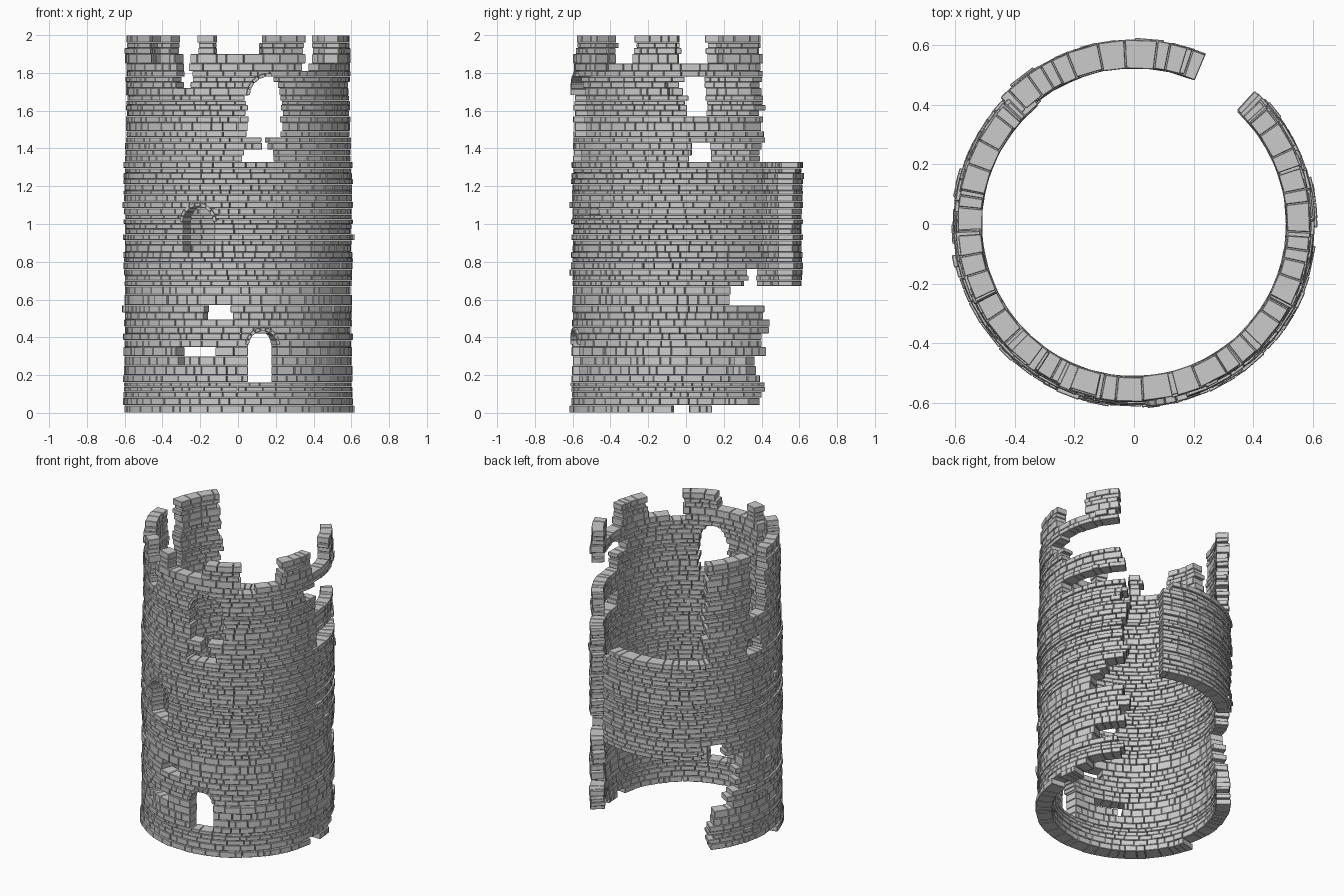
import bpy, bmesh, random
from math import radians, degrees, sin, cos, pi, sqrt

if "Cube" in bpy.data.objects:
    bpy.data.objects.remove(bpy.data.objects["Cube"])

random.seed(7)
R_IN, R_OUT = 0.515, 0.602

# Wall extent by height: top z of zone, course count, start angle, end angle (degrees, front = 270)
ZONES = [
    (0.04, 1, 195, 372), (0.08, 1, 142, 378), (0.20, 4, 140, 402),
    (0.30, 2, 143, 384), (0.42, 3, 152, 404), (0.57, 4, 158, 405),
    (0.67, 2, 163, 384), (0.76, 3, 67, 392), (1.27, 17, 67, 405),
    (1.33, 2, 73, 405), (1.43, 3, 137, 404), (1.57, 4, 137, 403),
    (1.68, 4, 137, 404), (1.78, 3, 137, 403), (1.85, 2, 137, 402),
    (1.90, 1, 137, 402), (2.00, 3, 138, 401),
]

# Broken gaps: angle from, angle to, z from, z to
GAPS = [
    (353, 362, 0, .04), (135, 150, .67, .76),
    (253.5, 267, .51, .57), (243, 257, .30, .36), (237, 242, .27, .34),
    (281, 287, 1.40, 1.47), (273, 290, 1.33, 1.40), (275, 296, 1.47, 1.68),
    (165, 178, 1.33, 1.43), (168, 183, 1.57, 2), (362, 410, 1.33, 1.43),
    (360, 410, 1.57, 1.78), (350, 362, 1.69, 1.75),
    (206, 225, 1.85, 2), (236, 245, 1.70, 1.9), (234, 248, 1.9, 2),
    (258, 283, 1.9, 2), (306, 316, 1.82, 2), (315, 333, 1.85, 2), (356, 379, 1.85, 2),
]

# Arched openings: centre angle, half width, sill z, spring z
OPENINGS = {
    "door": (282.5, .078, .18, .36),
    "middle_window": (249.5, .088, .85, 1.01),
    "upper_window": (285.5, .105, 1.47, 1.68),
}


def block(bm, corners, r0, r1):
    """Wedge block from four (angle, z) corners between two radii."""
    vs = [bm.verts.new((r * cos(radians(a)), r * sin(radians(a)), z))
          for r in (r0, r1) for a, z in corners]
    for f in ((3, 2, 1, 0), (4, 5, 6, 7), (0, 1, 5, 4), (1, 2, 6, 5), (2, 3, 7, 6), (3, 0, 4, 7)):
        bm.faces.new([vs[i] for i in f])


def finish(bm, name, bevel):
    bmesh.ops.recalc_face_normals(bm, faces=bm.faces)
    me = bpy.data.meshes.new(name)
    bm.to_mesh(me)
    bm.free()
    ob = bpy.data.objects.new(name, me)
    bpy.context.collection.objects.link(ob)
    mod = ob.modifiers.new("worn_edges", 'BEVEL')
    mod.width = bevel
    mod.segments = 1
    return ob


def solid_parts(start, end, z):
    """Angle ranges left standing at height z."""
    cuts = [(a + random.uniform(-1.5, 1.5), b + random.uniform(-1.5, 1.5))
            for a, b, z0, z1 in GAPS if z0 < z < z1]
    for c, hw, sill, spring in OPENINGS.values():
        if sill < z < spring + hw:
            w = hw if z < spring else sqrt(hw ** 2 - (z - spring) ** 2)
            w = degrees(w / R_OUT)
            cuts.append((c - w, c + w))
    parts = [(start, end)]
    for a, b in cuts:
        parts = [p for s, e in parts
                 for p in ((s, min(e, a)), (max(s, b), e)) if p[1] - p[0] > 1]
    return parts


def lay_course(bm, start, end, z0, z1):
    """One ring of bricks of random length."""
    base = R_OUT + random.uniform(-.005, .006)
    if z0 < .03:
        base = .617
    elif z0 > 1.32:
        base -= .010
    for s, e in solid_parts(start, end, (z0 + z1) / 2):
        a = s
        while a < e - .5:
            step = random.uniform(3.5, 10.5)
            if e - a - step < 2.5:
                step = e - a
            b = a + step
            out = base + random.uniform(-.003, .003)
            if random.random() < .015:
                out += .012
            shift = .012 if b < 137 else 0
            block(bm, [(a + .1, z0 + .0008), (b - .1, z0 + .0008),
                       (b - .1, z1 - .0008), (a + .1, z1 - .0008)],
                  R_IN + shift + random.uniform(-.004, .004), out + shift)
            a = b


# Brick walls, split into three storeys
walls = {"lower_wall": bmesh.new(), "middle_wall": bmesh.new(), "upper_wall": bmesh.new()}
z = 0
for top, count, start, end in ZONES:
    bm = walls["lower_wall" if top < .68 else "middle_wall" if top < 1.34 else "upper_wall"]
    weights = [random.uniform(.75, 1.3) for _ in range(count)]
    height = top - z
    for w in weights:
        z1 = z + height * w / sum(weights)
        lay_course(bm, start + random.uniform(-2.5, 2.5) * (start > 100),
                   end + random.uniform(-3, 3), z, z1)
        z = z1
    z = top
for name, bm in walls.items():
    finish(bm, name, .0025)

# Thin arch stones around the openings; the upper one is half fallen
for name, (c, hw, sill, spring) in OPENINGS.items():
    bm = bmesh.new()
    n = 9
    first = 4 if name == "upper_window" else 0
    for i in range(first, n):
        t0, t1 = pi * i / n + .02, pi * (i + 1) / n - .02
        corners = [(c + degrees(r * cos(t) / R_OUT), spring + r * sin(t))
                   for r, t in ((hw - .004, t0), (hw + .014, t0), (hw + .014, t1), (hw - .004, t1))]
        block(bm, corners, R_IN + .005, R_OUT + .012)
    finish(bm, name + "_arch", .0015)
